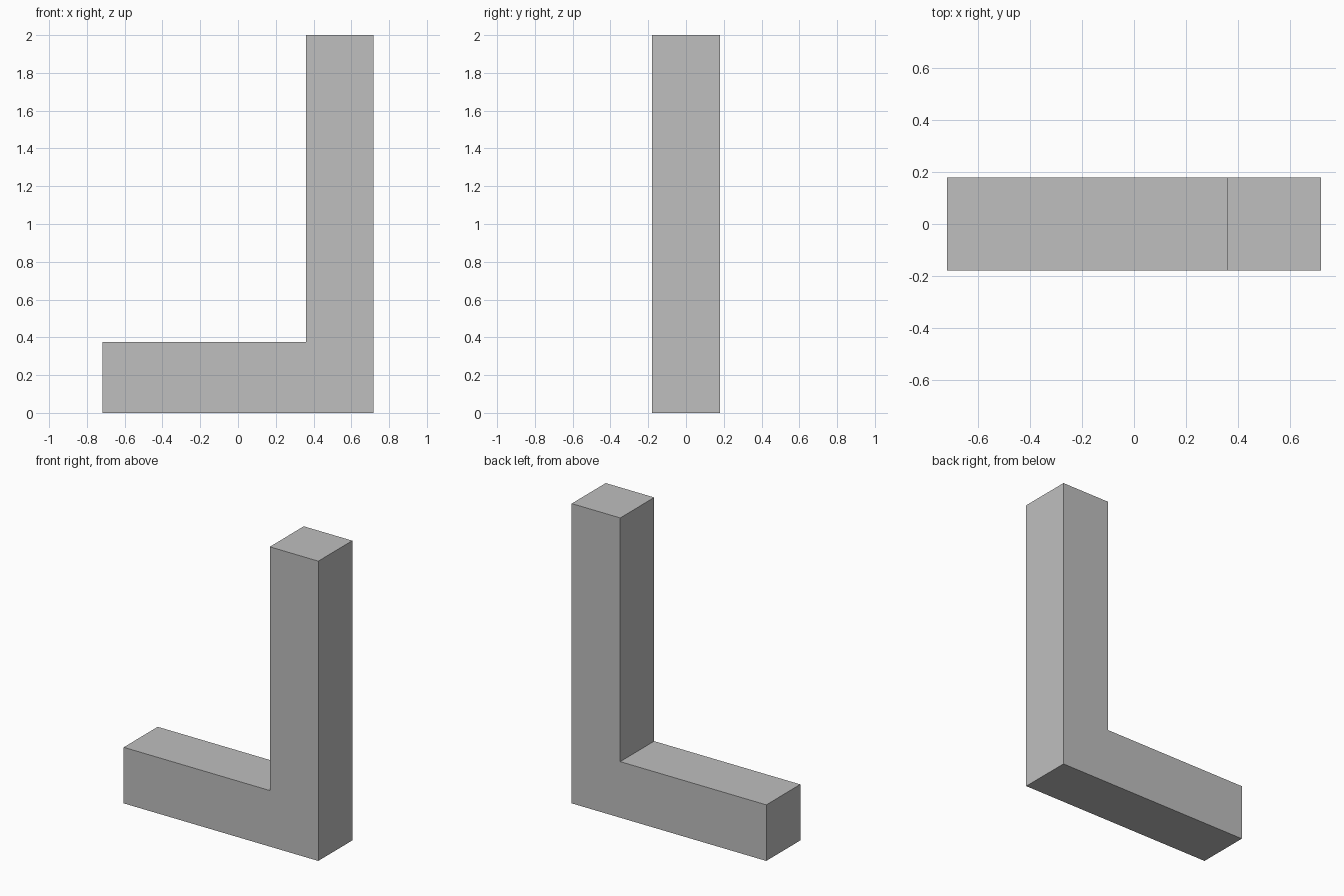
import bpy
import bmesh

cube = bpy.data.objects.get("Cube")
if cube:
    bpy.data.objects.remove(cube, do_unlink=True)

# Single grey material
grey = bpy.data.materials.new("light_grey")
grey.use_nodes = True
colour = (0.52, 0.52, 0.52, 1)
grey.diffuse_color = colour
grey.node_tree.nodes["Principled BSDF"].inputs["Base Color"].default_value = colour

# L-shaped profile: a tall upright with a foot reaching to the right
HALF_WIDTH, INNER_X, FOOT_TOP, HEIGHT, HALF_DEPTH = 0.718, 0.36, 0.374, 2.0, 0.179
profile = [
    (-HALF_WIDTH, 0), (HALF_WIDTH, 0), (HALF_WIDTH, HEIGHT),
    (INNER_X, HEIGHT), (INNER_X, FOOT_TOP), (-HALF_WIDTH, FOOT_TOP),
]

# Extrude the profile from front to back
bm = bmesh.new()
face = bm.faces.new([bm.verts.new((x, -HALF_DEPTH, z)) for x, z in profile])
extruded = bmesh.ops.extrude_face_region(bm, geom=[face], use_keep_orig=True)
back = [v for v in extruded["geom"] if isinstance(v, bmesh.types.BMVert)]
bmesh.ops.translate(bm, verts=back, vec=(0, 2 * HALF_DEPTH, 0))
bmesh.ops.recalc_face_normals(bm, faces=bm.faces)

mesh = bpy.data.meshes.new("angle_bracket")
bm.to_mesh(mesh)
bm.free()
mesh.materials.append(grey)
bpy.context.collection.objects.link(bpy.data.objects.new("angle_bracket", mesh))
